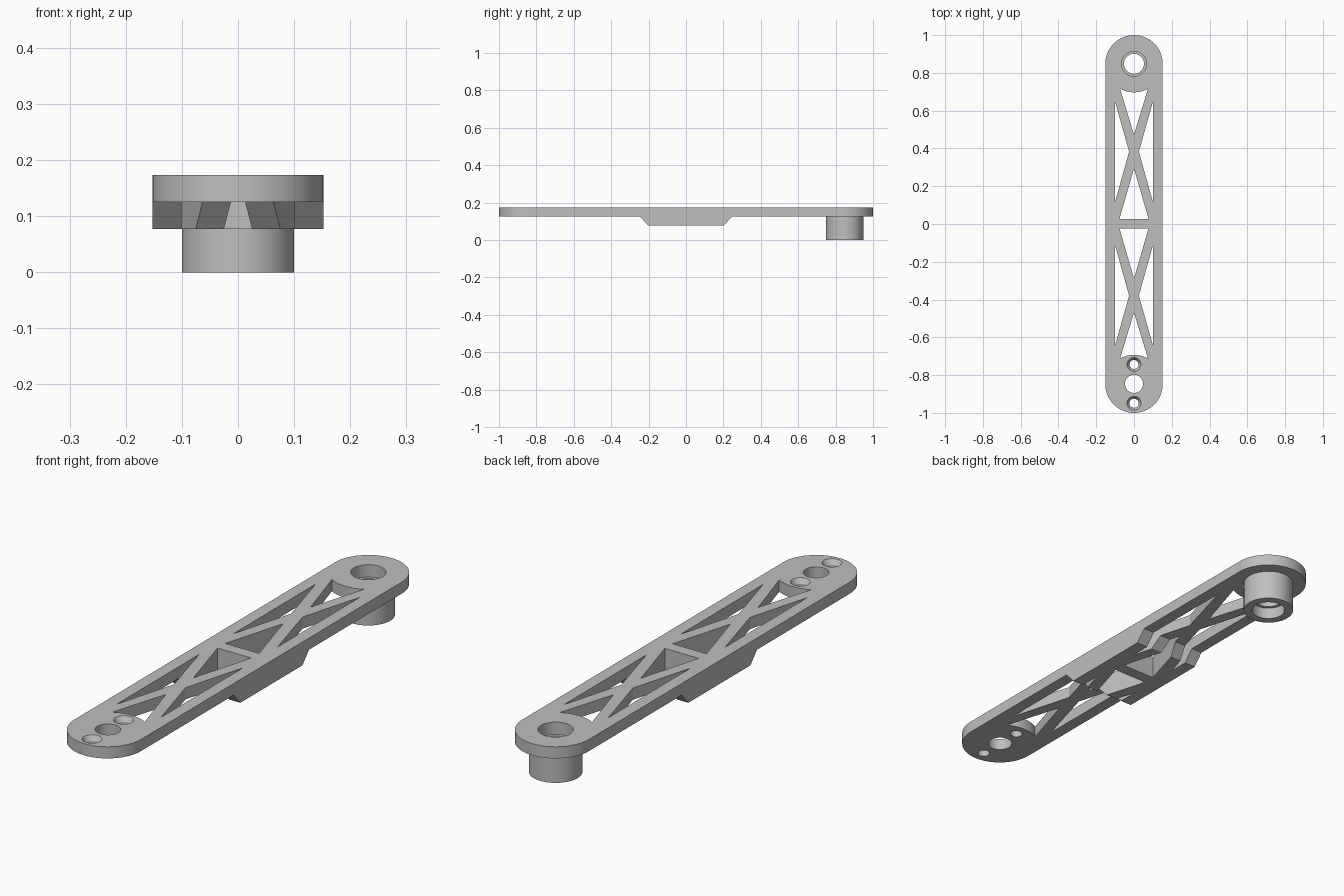
import bpy, bmesh, math
from mathutils import Vector

if "Cube" in bpy.data.objects:
    bpy.data.objects.remove(bpy.data.objects["Cube"])

HALF_W, END_Y = 0.152, 0.848          # arm half width, end centre distance
Z_LOW, Z_MID, Z_TOP = 0.077, 0.125, 0.173
SHIFT = 0.002                         # truss sits slightly off centre

grey = bpy.data.materials.new("light grey")
grey.diffuse_color = (0.52, 0.52, 0.52, 1)
grey.use_nodes = True
grey.node_tree.nodes["Principled BSDF"].inputs["Base Color"].default_value = grey.diffuse_color


def prism(name, outline, offset):
    """Solid made by sweeping a closed 3D outline along offset."""
    bm = bmesh.new()
    a = [bm.verts.new(p) for p in outline]
    b = [bm.verts.new(Vector(p) + Vector(offset)) for p in outline]
    n = len(a)
    bm.faces.new(a)
    bm.faces.new(b[::-1])
    for i in range(n):
        bm.faces.new((a[i], b[i], b[(i + 1) % n], a[(i + 1) % n]))
    bmesh.ops.recalc_face_normals(bm, faces=bm.faces)
    return finish(name, bm)


def cylinder(name, y, z0, z1, r0, r1=None):
    bm = bmesh.new()
    bmesh.ops.create_cone(bm, cap_ends=True, segments=64, radius1=r0,
                          radius2=r0 if r1 is None else r1, depth=z1 - z0)
    bmesh.ops.translate(bm, verts=bm.verts, vec=(0, y, (z0 + z1) / 2))
    return finish(name, bm)


def finish(name, bm):
    me = bpy.data.meshes.new(name)
    bm.to_mesh(me)
    bm.free()
    me.materials.append(grey)
    ob = bpy.data.objects.new(name, me)
    bpy.context.collection.objects.link(ob)
    return ob


def combine(target, tool, operation='DIFFERENCE'):
    """Apply a boolean and discard the tool object."""
    tool.hide_render = True
    mod = target.modifiers.new("cut", 'BOOLEAN')
    mod.operation, mod.solver, mod.object = operation, 'EXACT', tool
    bpy.context.view_layer.objects.active = target
    bpy.ops.object.modifier_apply(modifier=mod.name)
    bpy.data.objects.remove(tool)


def arc(cy, r, a0, a1, n):
    return [(r * math.cos(a0 + (a1 - a0) * i / n),
             cy + r * math.sin(a0 + (a1 - a0) * i / n)) for i in range(n + 1)]


# Arm: round-ended bar at full depth
outline = arc(END_Y, HALF_W, 0, math.pi, 48) + arc(-END_Y, HALF_W, math.pi, 2 * math.pi, 48)
arm = prism("arm", [(x, y, Z_LOW) for x, y in outline], (0, 0, Z_TOP - Z_LOW))

# Thin both ends, leaving the deep middle with sloped shoulders
for s in (-1, 1):
    side = [(0.128, -0.005), (0.245, Z_MID), (1.1, Z_MID), (1.1, -0.005)]
    combine(arm, prism("end_cutter", [(-0.3, s * y, z) for y, z in side], (0.6, 0, 0)))

# Pivot boss under the back end
combine(arm, cylinder("pivot_boss", END_Y, 0, 0.15, 0.1), 'UNION')

# Truss windows: end wedge with curved base, centre triangle, two side triangles
half = math.asin(0.074 / 0.153)
wedge = arc(END_Y, 0.153, -math.pi / 2 - half, -math.pi / 2 + half, 12) + [(0, 0.471)]
windows = [wedge,
           [(-0.077, 0.025), (0.077, 0.025), (0, 0.291)]]
for s in (-1, 1):
    windows.append([(s * 0.101, 0.111), (s * 0.101, 0.648), (s * 0.026, 0.381)])
for s in (-1, 1):
    for w in windows:
        combine(arm, prism("window_cutter",
                           [(x, s * y + SHIFT, -0.1) for x, y in w], (0, 0, 0.5)))

# Pivot bore with a lip between two seats
combine(arm, cylinder("bore", END_Y, -0.1, 0.3, 0.053))
combine(arm, cylinder("upper_seat", END_Y, 0.122, 0.3, 0.066))
combine(arm, cylinder("lower_seat", END_Y, -0.1, 0.048, 0.066))

# Shaft hole and two countersunk screw holes at the front end
combine(arm, cylinder("shaft_hole", -0.846, -0.1, 0.3, 0.048))
for y in (-0.744, -0.949):
    combine(arm, cylinder("screw_hole", y, -0.1, 0.3, 0.024))
    combine(arm, cylinder("countersink", y, Z_TOP - 0.02, Z_TOP + 0.02, 0.024, 0.05))

bpy.ops.object.select_all(action='DESELECT')
arm.select_set(True)
bpy.context.view_layer.objects.active = arm
bpy.ops.object.shade_smooth_by_angle(angle=math.radians(30))
